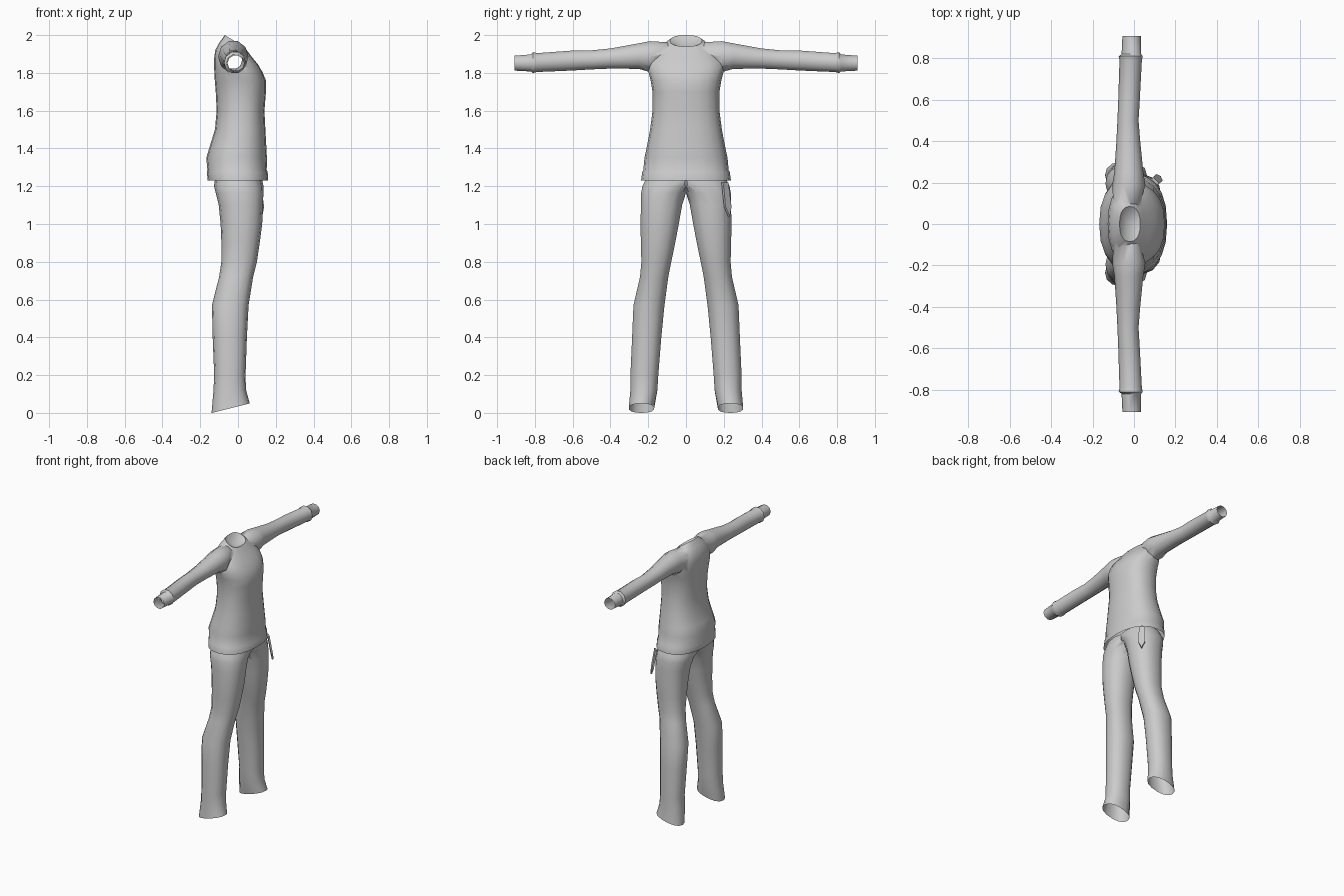
import bpy, bmesh, math

cube = bpy.data.objects.get("Cube")
if cube:
    bpy.data.objects.remove(cube, do_unlink=True)

cloth = bpy.data.materials.new("grey_cloth")
cloth.use_nodes = True
cloth.diffuse_color = (0.6, 0.6, 0.6, 1)
cloth.node_tree.nodes["Principled BSDF"].inputs["Base Color"].default_value = (0.6, 0.6, 0.6, 1)


def add_object(name, bm):
    """Turn a bmesh into a linked object in the cloth colour."""
    bmesh.ops.recalc_face_normals(bm, faces=bm.faces)
    mesh = bpy.data.meshes.new(name)
    bm.to_mesh(mesh)
    bm.free()
    mesh.materials.append(cloth)
    obj = bpy.data.objects.new(name, mesh)
    bpy.context.collection.objects.link(obj)
    return obj


def activate(obj):
    bpy.ops.object.select_all(action='DESELECT')
    obj.select_set(True)
    bpy.context.view_layer.objects.active = obj


def smooth(obj):
    activate(obj)
    bpy.ops.object.shade_smooth_by_angle(angle=math.radians(45))


def power(value, exponent):
    return math.copysign(abs(value) ** exponent, value)


def loft(rings, sides, place, exponent=1.0):
    """Skin rounded rings of (position, u0, u1, v0, v1, tilt)."""
    bm = bmesh.new()
    loops = []
    for pos, u0, u1, v0, v1, tilt in rings:
        loop = []
        for i in range(sides):
            a = math.tau * i / sides
            du = (u1 - u0) / 2 * power(math.cos(a), exponent)
            dv = (v1 - v0) / 2 * power(math.sin(a), exponent)
            loop.append(bm.verts.new(place((u0 + u1) / 2 + du, (v0 + v1) / 2 + dv, pos + tilt * du)))
        loops.append(loop)
    for low, high in zip(loops, loops[1:]):
        for i in range(sides):
            j = (i + 1) % sides
            bm.faces.new((low[i], low[j], high[j], high[i]))
    return bm, loops


# Shirt body: height, back x, front x, half width, tilt
body_rings = [
    (1.23, -0.16, 0.16, 0.238, 0),
    (1.275, -0.165, 0.157, 0.232, 0),
    (1.285, -0.162, 0.152, 0.226, 0),
    (1.35, -0.168, 0.153, 0.22, 0),
    (1.41, -0.15, 0.15, 0.207, 0),
    (1.5, -0.122, 0.145, 0.19, 0),
    (1.6, -0.113, 0.14, 0.177, 0),
    (1.7, -0.118, 0.148, 0.177, 0),
    (1.76, -0.123, 0.148, 0.187, 0),
    (1.81, -0.126, 0.13, 0.2, -0.05),
    (1.86, -0.127, 0.105, 0.197, -0.12),
    (1.9, -0.12, 0.078, 0.17, -0.22),
    (1.94, -0.1, 0.045, 0.135, -0.25),
    (1.97, -0.07, 0.03, 0.085, -0.6),
]
bm, loops = loft([(z, b, f, -w, w, t) for z, b, f, w, t in body_rings],
                 20, lambda u, v, p: (u, v, p), 0.85)
bm.faces.new(loops[0])
# Sunken neck opening
neck_centre = bm.verts.new((-0.025, 0, 1.925))
for i, vert in enumerate(loops[-1]):
    bm.faces.new((vert, loops[-1][i - 1], neck_centre))
shirt = add_object("shirt", bm)

# Sleeves: distance along y, back x, front x, bottom z, top z
sleeve_rings = [
    (0.05, -0.06, 0.02, 1.87, 1.92),
    (0.1, -0.1, 0.03, 1.85, 1.965),
    (0.19, -0.105, 0.055, 1.8, 1.972),
    (0.25, -0.095, 0.045, 1.818, 1.96),
    (0.4, -0.085, 0.03, 1.82, 1.932),
    (0.5, -0.08, 0.022, 1.816, 1.922),
    (0.6, -0.076, 0.028, 1.81, 1.921),
    (0.79, -0.07, 0.038, 1.802, 1.907),
    (0.81, -0.074, 0.042, 1.796, 1.913),
    (0.82, -0.06, 0.035, 1.805, 1.9),
    (0.907, -0.056, 0.033, 1.81, 1.893),
]
for side in (-1, 1):
    bm, loops = loft([ring + (0,) for ring in sleeve_rings], 10,
                     lambda u, v, p: (u, side * p, v))
    bm.faces.new(loops[0])
    bm.faces.new(loops[-1])
    sleeve = add_object("sleeve", bm)
    activate(shirt)
    union = shirt.modifiers.new("join_sleeve", 'BOOLEAN')
    union.operation = 'UNION'
    union.solver = 'EXACT'
    union.object = sleeve
    bpy.ops.object.modifier_apply(modifier=union.name)
    bpy.data.objects.remove(sleeve, do_unlink=True)

# Open the cuffs and the hem
bm = bmesh.new()
bm.from_mesh(shirt.data)
bm.normal_update()
openings = []
for face in bm.faces:
    centre = face.calc_center_median()
    at_cuff = abs(centre.y) > 0.9 and abs(face.normal.y) > 0.95
    at_hem = centre.z < 1.24 and face.normal.z < -0.95
    if at_cuff or at_hem:
        openings.append(face)
bmesh.ops.delete(bm, geom=openings, context='FACES')
bm.to_mesh(shirt.data)
bm.free()
smooth(shirt)

# Trousers: height, back x, front x, inner y, outer y, tilt
leg_rings = [
    (1.25, -0.12, 0.125, -0.1, 0.21, 0),
    (1.2, -0.127, 0.135, -0.07, 0.234, 0),
    (1.165, -0.118, 0.134, -0.01, 0.24, 0),
    (1.1, -0.102, 0.133, 0.018, 0.241, 0),
    (1.0, -0.092, 0.128, 0.036, 0.243, 0),
    (0.9, -0.088, 0.115, 0.055, 0.241, 0),
    (0.8, -0.088, 0.1, 0.076, 0.238, 0),
    (0.72, -0.1, 0.08, 0.092, 0.245, 0),
    (0.57, -0.138, 0.056, 0.112, 0.28, 0),
    (0.4, -0.134, 0.047, 0.129, 0.287, 0),
    (0.2, -0.126, 0.04, 0.145, 0.296, 0),
    (0.12, -0.13, 0.042, 0.15, 0.296, 0.05),
    (0.025, -0.14, 0.062, 0.168, 0.304, 0.25),
]
bm, loops = loft(leg_rings, 14, lambda u, v, p: (u, max(v, 0), p), 0.88)
inner = [f for f in bm.faces if all(v.co.y < 0.0001 for v in f.verts)]
bmesh.ops.delete(bm, geom=inner, context='FACES')
trousers = add_object("trousers", bm)
mirror = trousers.modifiers.new("mirror", 'MIRROR')
mirror.use_axis = (False, True, False)
smooth(trousers)

# Pointed strap hanging at the left front hip
bm = bmesh.new()
outline = [(-0.02, 1.22), (0.02, 1.22), (0.022, 1.09), (0, 1.04), (-0.022, 1.09)]
verts = []
for across, z in outline:
    lean = (1.22 - z) * 0.12
    verts.append(bm.verts.new((0.103 + lean - across * 0.7, 0.206 + lean + across * 0.7, z)))
bm.faces.new(verts)
strap = add_object("hip_strap", bm)
solid = strap.modifiers.new("thickness", 'SOLIDIFY')
solid.thickness = 0.012
solid.offset = 0
